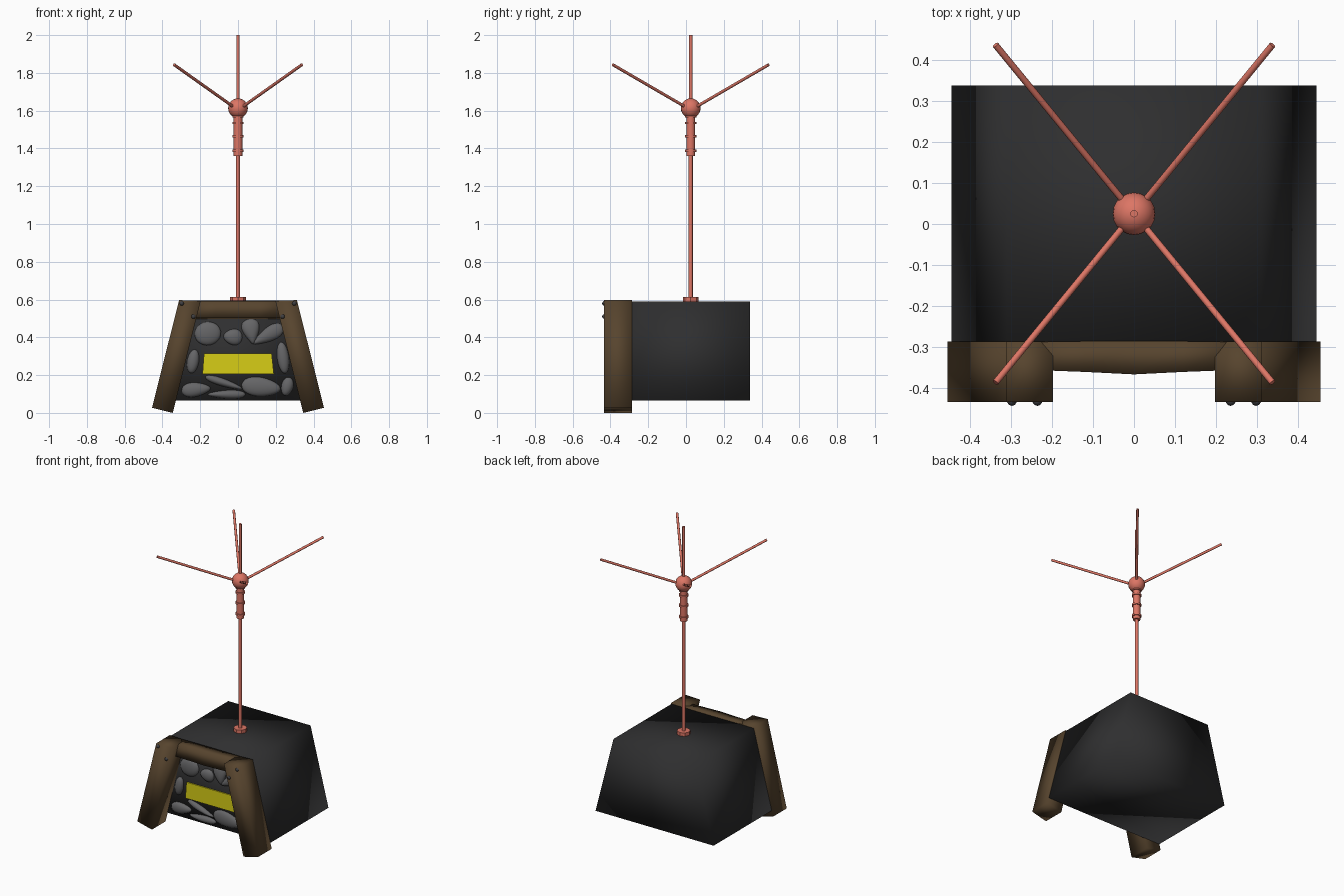
import bpy, bmesh, math
from mathutils import Vector, Matrix

if "Cube" in bpy.data.objects:
    bpy.data.objects.remove(bpy.data.objects["Cube"])


def material(name, rgb):
    m = bpy.data.materials.new(name)
    m.diffuse_color = (*rgb, 1)
    m.use_nodes = True
    m.node_tree.nodes["Principled BSDF"].inputs["Base Color"].default_value = m.diffuse_color
    return m


DARK = material("charcoal", (0.028, 0.028, 0.029))
WOOD = material("brown_wood", (0.095, 0.058, 0.027))
STONE = material("grey_stone", (0.13, 0.13, 0.135))
YELLOW = material("yellow_window", (0.68, 0.61, 0.008))
COPPER = material("copper_red", (0.72, 0.18, 0.13))
BOLT = material("dark_bolt", (0.05, 0.05, 0.055))


def finish(name, bm, mat, angle=None):
    """Turn a bmesh into an object; angle None means smooth everywhere."""
    bmesh.ops.recalc_face_normals(bm, faces=bm.faces)
    me = bpy.data.meshes.new(name)
    bm.to_mesh(me)
    bm.free()
    me.materials.append(mat)
    ob = bpy.data.objects.new(name, me)
    bpy.context.collection.objects.link(ob)
    for p in me.polygons:
        p.use_smooth = True
    if angle is not None:
        bpy.ops.object.select_all(action='DESELECT')
        ob.select_set(True)
        bpy.context.view_layer.objects.active = ob
        bpy.ops.object.shade_smooth_by_angle(angle=math.radians(angle))
    return ob


def prism(name, outline, y0, y1, mat, angle=None):
    """Extrude an x-z outline along y."""
    bm = bmesh.new()
    f = bm.faces.new([bm.verts.new((x, y0, z)) for x, z in outline])
    new = bmesh.ops.extrude_face_region(bm, geom=[f])["geom"]
    for v in new:
        if isinstance(v, bmesh.types.BMVert):
            v.co.y = y1
    return finish(name, bm, mat, angle)


def rod(name, a, b, r, sides=12):
    a, b = Vector(a), Vector(b)
    bm = bmesh.new()
    rot = (b - a).to_track_quat('Z', 'Y').to_matrix().to_4x4()
    bmesh.ops.create_cone(bm, cap_ends=True, segments=sides, radius1=r, radius2=r,
                          depth=(b - a).length,
                          matrix=Matrix.Translation((a + b) / 2) @ rot)
    return finish(name, bm, COPPER, 40)


def ball(name, c, r, mat, u=20, v=12):
    bm = bmesh.new()
    bmesh.ops.create_uvsphere(bm, u_segments=u, v_segments=v, radius=r,
                              matrix=Matrix.Translation(c))
    return finish(name, bm, mat)


# Tapered body block
prism("body", [(-0.445, 0.065), (0.445, 0.065), (0.31, 0.59), (-0.31, 0.59)],
      -0.29, 0.338, DARK)

# Leaning front posts and their bolts
for s, side in ((-1, "left"), (1, "right")):
    prism(f"{side}_post", [(s * 0.345, 0.0), (s * 0.455, 0.027),
                           (s * 0.312, 0.597), (s * 0.198, 0.593)],
          -0.434, -0.287, WOOD, 100)
    for i, (x, z) in enumerate(((0.298, 0.58), (0.236, 0.51))):
        ball(f"{side}_bolt_{i}", (s * x, -0.432, z), 0.012, BOLT, 10, 6)

# Slightly bowed cross beam
bm = bmesh.new()
rings = []
for x, front, back in ((-0.25, -0.356, -0.288), (-0.12, -0.361, -0.286), (0, -0.367, -0.285),
                       (0.12, -0.361, -0.286), (0.25, -0.356, -0.288)):
    rings.append([bm.verts.new((x, y, z)) for y, z in
                  ((front, 0.503), (front, 0.592), (back, 0.594), (back, 0.498))])
for p, q in zip(rings, rings[1:]):
    for i in range(4):
        j = (i + 1) % 4
        bm.faces.new((p[i], p[j], q[j], q[i]))
bm.faces.new(rings[0])
bm.faces.new(rings[-1])
finish("cross_beam", bm, WOOD, 100)

# Window plate
prism("window", [(-0.188, 0.205), (0.19, 0.205), (0.178, 0.315), (-0.18, 0.315)],
      -0.298, -0.289, YELLOW, 30)

# Wall stones: x, z, half length, half height, tilt in degrees, taper
stones = [
    (-0.160, 0.420, 0.070, 0.062, 10, 0.0),
    (-0.027, 0.402, 0.050, 0.042, -5, 0.2),
    (0.070, 0.430, 0.068, 0.042, 100, 0.6),
    (0.158, 0.412, 0.092, 0.036, 30, 0.5),
    (-0.238, 0.273, 0.064, 0.031, 80, 0.0),
    (0.238, 0.292, 0.084, 0.031, 97, 0.0),
    (-0.222, 0.124, 0.077, 0.037, 5, -0.3),
    (-0.075, 0.160, 0.103, 0.020, -18, -0.3),
    (0.122, 0.138, 0.104, 0.050, -6, -0.2),
    (0.260, 0.140, 0.050, 0.031, 75, 0.1),
    (-0.060, 0.098, 0.100, 0.022, 0, 0.3),
]
for i, (x, z, a, b, tilt, taper) in enumerate(stones):
    bm = bmesh.new()
    bmesh.ops.create_icosphere(bm, subdivisions=3, radius=1)
    for v in bm.verts:
        k = 1 + taper * v.co.x
        v.co = Vector((v.co.x * a, v.co.y * 0.024, v.co.z * b * k))
    bm.transform(Matrix.Translation((x, -0.29, z)) @ Matrix.Rotation(-math.radians(tilt), 4, 'Y'))
    finish(f"stone_{i}", bm, STONE)

# Antenna mast, sleeve and rings
CY = 0.025
rod("mast_base", (0, CY, 0.585), (0, CY, 0.613), 0.042, 8)
rod("mast", (0, CY, 0.6), (0, CY, 1.4), 0.011)
rod("mast_sleeve", (0, CY, 1.36), (0, CY, 1.59), 0.023, 16)
for i, z in enumerate((1.388, 1.465, 1.535, 1.57)):
    rod(f"sleeve_ring_{i}", (0, CY, z - 0.006), (0, CY, z + 0.006), 0.03, 16)

# Ball head with one upright and four slanted spikes
ball("antenna_ball", (0, CY, 1.613), 0.052, COPPER)
rod("top_spike", (0, CY, 1.64), (0, CY, 2.0), 0.009)
for sx in (-1, 1):
    for sy in (-1, 1):
        rod(f"side_spike_{sx}_{sy}", (sx * 0.025, CY + sy * 0.03, 1.621),
            (sx * 0.338, CY + sy * 0.412, 1.843), 0.008)
